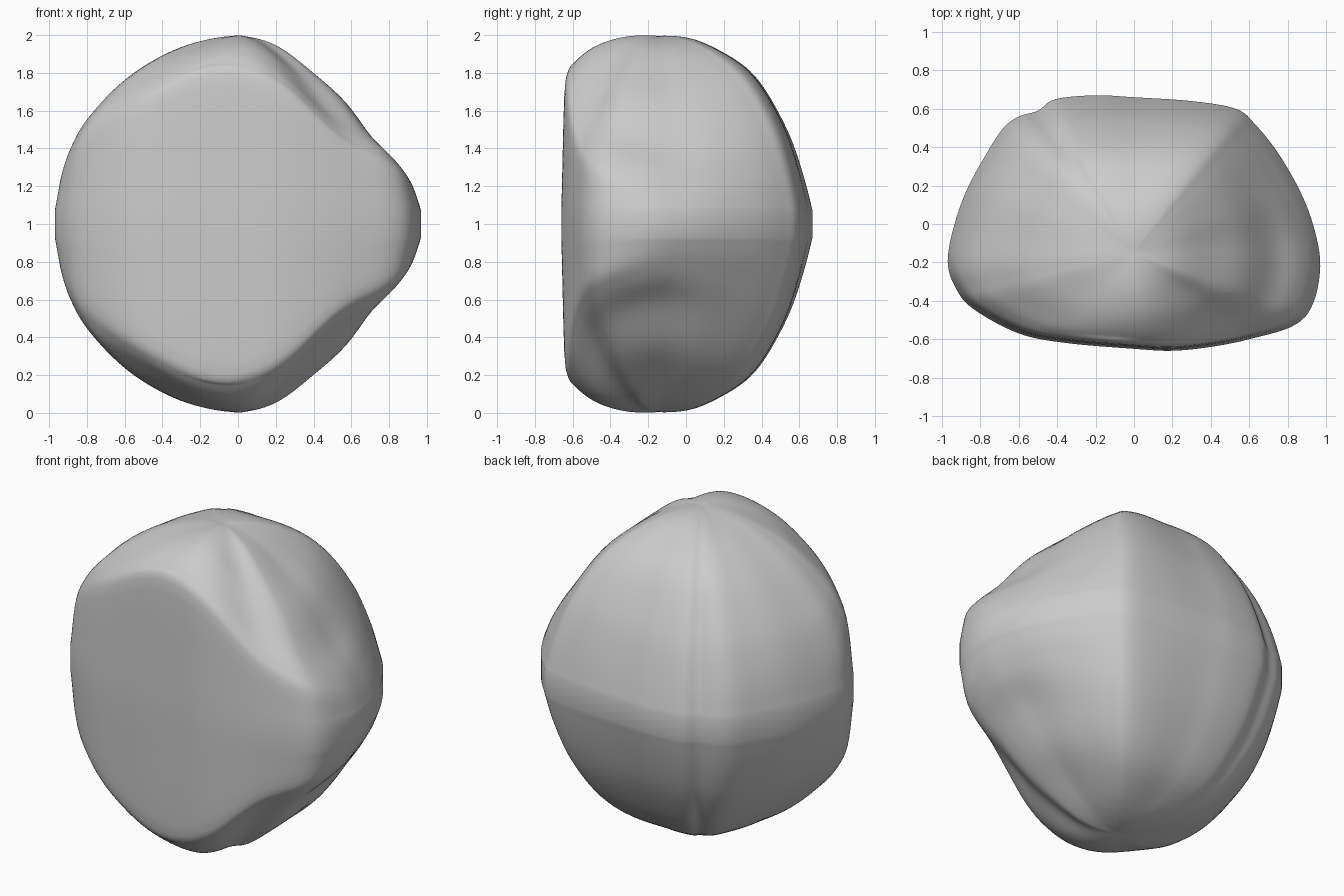
import bpy, bmesh, math
from mathutils import Vector

default_cube = bpy.data.objects.get("Cube")
if default_cube:
    bpy.data.objects.remove(default_cube, do_unlink=True)

SEGMENTS, STEPS = 144, 5
CENTRE = Vector((0, -.15))
CROWN, EDGE = 1, .07

# Plan outline of the pebble, counter-clockwise from its left side
OUTLINE = [(.97, -.22), (.94, -.03), (.87, .16), (.75, .37), (.63, .52), (.53, .6),
           (.3, .64), (0, .66), (-.2, .67), (-.41, .65), (-.5, .59), (-.6, .56),
           (-.68, .5), (-.76, .38), (-.87, .18), (-.94, -.02), (-.97, -.2),
           (-.93, -.33), (-.84, -.44), (-.6, -.57), (-.35, -.62), (0, -.65),
           (.2, -.66), (.4, -.64), (.6, -.6), (.83, -.53), (.93, -.42)]

# Distances from the crown to the rim, and the heights there in twelve directions
REACH = [0, .2, .4, .6, .75, .88, .96, 1]
HEIGHTS = [[.95, .8, .63, .41, .29, .17],   # left
           [.96, .86, .71, .53, .33, .18],
           [.98, .92, .81, .66, .44, .22],
           [.99, .92, .81, .64, .41, .2],   # back
           [.98, .92, .81, .64, .42, .21],
           [.97, .91, .79, .64, .44, .24],
           [.97, .9, .77, .63, .45, .25],   # right
           [.98, .93, .85, .76, .66, .54],
           [.99, .97, .93, .89, .83, .75],
           [1, .99, .96, .92, .86, .79],    # front
           [.99, .96, .9, .83, .75, .66],
           [.97, .86, .71, .56, .44, .34]]


def hermite(a, b, slope_a, slope_b, t):
    """Smooth curve from a to b."""
    ease = t * t * (3 - 2 * t)
    return a + (b - a) * ease + slope_a * t * (1 - t) ** 2 - slope_b * t * t * (1 - t)


def around(values, position):
    """Sample a closed list smoothly."""
    i, n = math.floor(position), len(values)
    a, b, c, d = (values[(i + k) % n] for k in (-1, 0, 1, 2))
    return hermite(b, c, (c - a) / 2, (d - b) / 2, position - i)


def gentle_slope(before, after):
    """Slope that never overshoots its neighbours."""
    product = before * after
    return 2 * product / (before + after) if product > 0 else 0


def along(values, before, position):
    """Sample an open list without overshoot, given the value before its start."""
    i = min(math.floor(position), len(values) - 2)
    padded = [before] + values + [2 * values[-1] - values[-2]]
    a, b, c, d = padded[i:i + 4]
    return hermite(b, c, gentle_slope(b - a, c - b), gentle_slope(c - b, d - c),
                   position - i)


# Upper half: rings shrink from the middle plane up to the crown
bm = bmesh.new()
outline = [Vector(p) for p in OUTLINE]
samples = (len(REACH) - 1) * STEPS
rings = [[] for _ in range(samples + 1)]
for s in range(SEGMENTS):
    rim = around(outline, s * len(outline) / SEGMENTS)
    offset = rim - CENTRE
    direction = math.atan2(offset.y, offset.x) / math.tau * len(HEIGHTS)
    profile = [CROWN] + [around(column, direction) for column in zip(*HEIGHTS)] + [EDGE]
    rings[0].append(bm.verts.new((rim.x, rim.y, 0)))
    for k in range(1, samples + 1):
        place = CENTRE + offset * along(REACH, -REACH[1], k / STEPS)
        height = along(profile, profile[1], k / STEPS)
        rings[samples + 1 - k].append(bm.verts.new((place.x, place.y, height)))
crown = bm.verts.new((CENTRE.x, CENTRE.y, CROWN))
for s in range(SEGMENTS):
    n = (s + 1) % SEGMENTS
    for low, high in zip(rings, rings[1:]):
        bm.faces.new((low[s], low[n], high[n], high[s]))
    bm.faces.new((rings[-1][s], rings[-1][n], crown))

# Soften the ridges that run out from the crown
soft = [v for ring in rings[2 * STEPS:] for v in ring] + [crown]
for _ in range(12):
    bmesh.ops.smooth_vert(bm, verts=soft, factor=.5, use_axis_z=True)

mesh = bpy.data.meshes.new("pebble")
bm.to_mesh(mesh)
bm.free()
pebble = bpy.data.objects.new("pebble", mesh)
bpy.context.collection.objects.link(pebble)
pebble.location.z = 1

# Lower half repeats the upper one
mirror = pebble.modifiers.new("lower_half", 'MIRROR')
mirror.use_axis = (False, False, True)
mirror.use_clip = True

# Plain stone grey
grey = bpy.data.materials.new("stone_grey")
grey.use_nodes = True
colour = (.6, .6, .6, 1)
grey.diffuse_color = colour
grey.node_tree.nodes["Principled BSDF"].inputs["Base Color"].default_value = colour
mesh.materials.append(grey)

mesh.shade_smooth()
